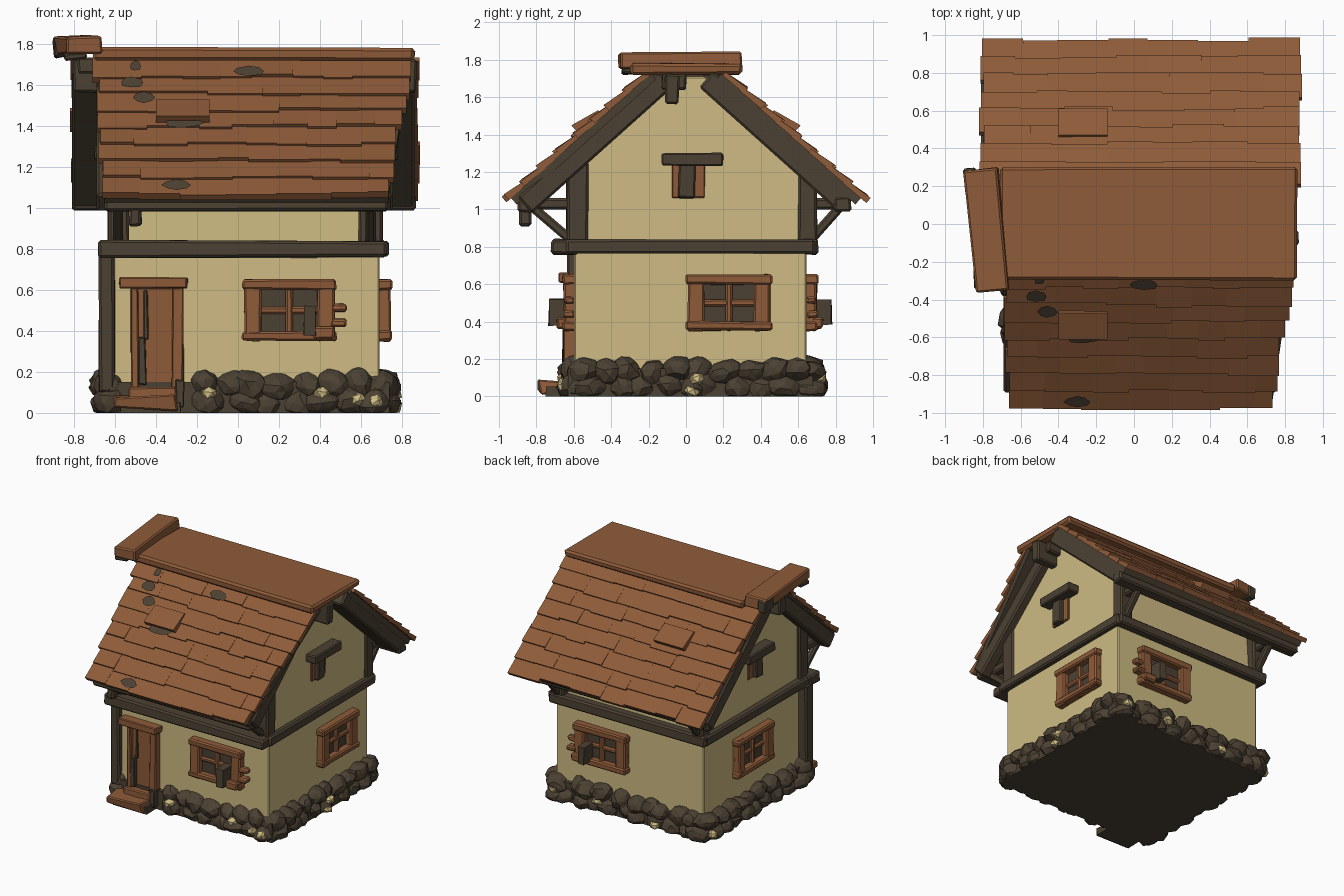
import bpy, bmesh, math, random
from mathutils import Vector, Matrix, Euler

if "Cube" in bpy.data.objects:
    bpy.data.objects.remove(bpy.data.objects["Cube"])

random.seed(4)
R = random.uniform


def material(name, rgb):
    m = bpy.data.materials.new(name)
    m.diffuse_color = (*rgb, 1)
    m.use_nodes = True
    m.node_tree.nodes["Principled BSDF"].inputs["Base Color"].default_value = m.diffuse_color
    return m


BROWN = material("red brown wood", (0.275, 0.106, 0.041))
DARK = material("dark timber and stone", (0.072, 0.053, 0.033))
CREAM = material("cream plaster", (0.62, 0.50, 0.228))


def finish(name, bm, mat, bevel=0.0):
    bmesh.ops.recalc_face_normals(bm, faces=bm.faces)
    me = bpy.data.meshes.new(name)
    bm.to_mesh(me)
    bm.free()
    ob = bpy.data.objects.new(name, me)
    bpy.context.collection.objects.link(ob)
    me.materials.append(mat)
    if bevel:
        b = ob.modifiers.new("soft edges", 'BEVEL')
        b.width = bevel
        b.segments = 1
    return ob


def hexa(bm, pts):
    """Eight corners, ordered by (a, b, c) bits."""
    v = [bm.verts.new(p) for p in pts]
    for f in ((0, 1, 3, 2), (4, 6, 7, 5), (0, 4, 5, 1), (2, 3, 7, 6), (0, 2, 6, 4), (1, 5, 7, 3)):
        bm.faces.new([v[i] for i in f])


def box(bm, x, y, z, jit=0.006):
    hexa(bm, [(a + R(-jit, jit), b + R(-jit, jit), c + (R(-jit, jit) if c else 0))
              for a in x for b in y for c in z])


def bar(bm, p, q, w):
    """Square bar between two points."""
    p, q = Vector(p), Vector(q)
    rot = (q - p).to_track_quat('Z', 'Y')
    hexa(bm, [e + rot @ Vector((a, b, 0)) for a in (-w / 2, w / 2) for b in (-w / 2, w / 2) for e in (p, q)])


X0, X1, Y0, Y1 = -0.61, 0.69, -0.6, 0.645     # wall extents


def side_box(bm, side, u, w, z, jit=0.005):
    """Box on a wall: u along the wall, w outward from it."""
    if side == 'front':
        box(bm, u, (Y0 - w[1], Y0 - w[0]), z, jit)
    elif side == 'back':
        box(bm, u, (Y1 + w[0], Y1 + w[1]), z, jit)
    elif side == 'right':
        box(bm, (X1 + w[0], X1 + w[1]), u, z, jit)
    else:
        box(bm, (X0 - w[1], X0 - w[0]), u, z, jit)


# Plaster walls: one gabled profile extruded along x
bm = bmesh.new()
prof = [(Y0, 0.05), (Y1, 0.05), (Y1, 0.8), (0.62, 1.24), (0.1, 1.71), (-0.1, 1.71), (-0.59, 1.24), (Y0, 0.8)]
face = bm.faces.new([bm.verts.new((X0, y, z)) for y, z in prof])
ext = bmesh.ops.extrude_face_region(bm, geom=[face])
bmesh.ops.translate(bm, vec=(X1 - X0, 0, 0), verts=[g for g in ext['geom'] if isinstance(g, bmesh.types.BMVert)])
finish("plaster_walls", bm, CREAM, 0.008)

# Foundation slab and rubble stones
bm = bmesh.new()
box(bm, (-0.65, 0.74), (-0.63, 0.68), (0, 0.15), 0)
finish("foundation_slab", bm, DARK)


def stone(bm, c, s, detail=2):
    rot = Euler((R(-.3, .3), R(-.3, .3), R(0, 6)))
    vs = bmesh.ops.create_icosphere(bm, subdivisions=detail, radius=1,
                                    matrix=Matrix.LocRotScale(Vector(c), rot, Vector(s)))['verts']
    for v in vs:
        v.co = Vector(c) + (v.co - Vector(c)) * R(0.9, 1.1)
        v.co.z = max(0, v.co.z)


bm, chips = bmesh.new(), bmesh.new()
ax, bx, ay, by = -0.62, 0.70, -0.59, 0.65
w, h, COUNT = bx - ax, by - ay, 40
for row, z in enumerate((0.05, 0.135)):
    for k in range(COUNT):
        t = (k + row * 0.5 + R(-.3, .3)) / COUNT * 2 * (w + h) % (2 * (w + h))
        if t < w:
            x, y, nx, ny = ax + t, ay, 0, -1
        elif t < w + h:
            x, y, nx, ny = bx, ay + t - w, 1, 0
        elif t < 2 * w + h:
            x, y, nx, ny = bx - (t - w - h), by, 0, 1
        else:
            x, y, nx, ny = ax, by - (t - 2 * w - h), -1, 0
        if ny == -1 and -0.6 < x < -0.22:
            continue
        s = R(0.08, 0.108)
        stone(bm, (x, y, z + R(-.012, .012)), (s, s * R(.75, .95), R(.06, .082)))
        if random.random() < (0.3 if ny == -1 else 0.1):
            stone(chips, (x + nx * .06, y + ny * .06, R(.03, .1)), (.045, .045, .035), 1)
finish("rubble_stones", bm, DARK)
finish("plaster_chips", chips, CREAM)

# Horizontal beams around the house, corner posts, eave beams and braces
bm = bmesh.new()
box(bm, (-0.68, 0.72), (-0.72, -0.58), (0.76, 0.84))
box(bm, (-0.66, 0.72), (0.62, 0.71), (0.76, 0.84))
box(bm, (0.66, 0.735), (-0.64, 0.69), (0.765, 0.835))
box(bm, (-0.67, -0.58), (-0.66, 0.69), (0.765, 0.835))
box(bm, (-0.68, -0.6), (-0.64, -0.54), (0.1, 0.78))
for x in ((-0.635, -0.535), (0.59, 0.705)):
    box(bm, x, (-0.64, -0.52), (0.8, 1.25))
    box(bm, x, (0.6, 0.7), (0.8, 1.25))
    xm = sum(x) / 2
    for s, yw in ((-1, -0.62), (1, 0.67)):
        bar(bm, (xm, yw, 0.84), (xm, s * 0.83, 1.02), 0.05)
        bar(bm, (xm, yw, 1.03), (xm, s * 0.88, 1.03), 0.06)
finish("timber_frame", bm, DARK, 0.012)
bm = bmesh.new()
box(bm, (-0.65, 0.73), (-0.9, -0.81), (0.985, 1.065))
box(bm, (-0.81, 0.865), (0.79, 0.88), (0.99, 1.065))
box(bm, (-0.53, -0.47), (-0.89, -0.83), (0.91, 1.0))
finish("eave_beams", bm, DARK, 0.012)


# Roof: local coordinates are x, distance down the slope d, height off the slope n
def slope(s, x, d, n):
    return (x, s * (0.22 + 0.745 * d + 0.667 * n), 1.70 - 0.667 * d + 0.745 * n)


def limits(s, d):
    return (-0.70 + 0.04 * d, 0.85 - 0.11 * d) if s < 0 else (-0.805, 0.875)


def slab(bm, s, x0, x1, top, bottom):
    """Slab on the slope; top and bottom ends are (d, low n, high n)."""
    hexa(bm, [slope(s, x, d, n) for x in (x0, x1) for d, lo, hi in (top, bottom) for n in (lo, hi)])


under, tiles, barge, patch = (bmesh.new() for _ in range(4))
ROWS = 8
for s in (-1, 1):
    hexa(under, [slope(s, limits(s, d)[i] * 0.985, d, n) for i in (0, 1) for d in (-0.04, 0.96) for n in (-0.045, 0.0)])
    for r in range(ROWS):
        d0, d1 = r / ROWS * 0.985 - 0.03, (r + 1) / ROWS * 0.985
        x, end = limits(s, d1)
        x += R(-.015, .015)
        while x < end - 0.02:
            wide = R(0.14, 0.3)
            x2 = end + R(-.015, .015) if x + wide > end - 0.1 else x + wide
            slab(tiles, s, x, x2, (d0, -.005, .02), (d1 + R(-.014, .014), .0, R(0.032, 0.042)))
            x = x2
    # One lifted tile on each slope
    slab(tiles, s, -0.4, -0.14, (0.3, 0, .04), (0.46, .03, .075))
    # Barge boards at both gables
    for xs in (((-0.69, -0.59), (0.665, 0.755)) if s < 0 else ((-0.81, -0.60), (0.68, 0.86))):
        slab(barge, s, *xs, (-0.08, -0.135, -0.02), (0.93, -0.135, -0.02))
# Bare patches where tiles are missing
for x, d, wide in ((0.05, 0.10, 0.08), (-0.5, 0.06, 0.03), (-0.52, 0.18, 0.06), (-0.46, 0.29, 0.06),
                   (-0.3, 0.93, 0.07), (-0.27, 0.475, 0.1)):
    vs = [slope(-1, x + wide * R(.8, 1.1) * math.cos(a), d + 0.04 * R(.8, 1.1) * math.sin(a), 0.044)
          for a in [k * math.pi / 4 for k in range(8)]]
    patch.faces.new([patch.verts.new(p) for p in vs])
finish("roof_boards", under, DARK)
finish("roof_tiles", tiles, BROWN)
finish("barge_boards", barge, DARK, 0.012)
finish("roof_patches", patch, DARK)

# Ridge cap, tilted end piece and ridge beam ends
bm = bmesh.new()
box(bm, (-0.71, 0.86), (-0.3, 0.305), (1.715, 1.778), 0.008)
finish("ridge_cap", bm, BROWN, 0.015)


def stub(name, x, y, z, mat):
    bm = bmesh.new()
    box(bm, x, y, z, 0.006)
    bm.transform(Matrix.Translation((-0.785, -0.03, 1.79)) @ Matrix.Rotation(0.09, 4, 'Z') @ Matrix.Rotation(-0.04, 4, 'Y'))
    finish(name, bm, mat, 0.01)


stub("ridge_end_piece", (-0.085, 0.095), (-0.33, 0.325), (-0.04, 0.045), BROWN)
stub("ridge_end_lining", (-0.09, 0.02), (-0.31, -0.2), (-0.065, -0.03), DARK)
stub("ridge_end_back_lining", (-0.09, -0.02), (0.2, 0.33), (-0.055, 0.04), DARK)
bm = bmesh.new()
box(bm, (0.66, 0.87), (-0.11, -0.035), (1.56, 1.72))
box(bm, (-0.8, -0.58), (-0.11, -0.035), (1.56, 1.73))
box(bm, (0.66, 0.8), (-0.13, 0.0), (1.64, 1.72))
box(bm, (-0.78, -0.58), (-0.2, 0.2), (1.66, 1.73))
finish("ridge_beam_ends", bm, DARK, 0.01)


# Windows: frame, cross bars and dark panes
def window(side, u0, u1, z0=0.35, z1=0.65):
    bm = bmesh.new()
    f, d = 0.085, (-0.02, 0.055)
    side_box(bm, side, (u0, u0 + f), d, (z0, z1))
    side_box(bm, side, (u1 - f, u1), d, (z0, z1))
    side_box(bm, side, (u0 - 0.01, u1 + 0.01), (-0.02, 0.06), (z0, z0 + 0.05))
    side_box(bm, side, (u0 - 0.01, u1 + 0.01), (-0.02, 0.06), (z1 - 0.05, z1))
    um, zm = (u0 + u1) / 2, (z0 + z1) / 2
    side_box(bm, side, (um - 0.018, um + 0.018), (-0.02, 0.03), (z0, z1), 0.002)
    side_box(bm, side, (u0, u1), (-0.02, 0.025), (zm - 0.018, zm + 0.018), 0.002)
    if side in ('front', 'back'):       # broken shutter remains
        side_box(bm, side, (u1 - 0.02, u1 + 0.06), (0, 0.06), (0.42, 0.46))
        side_box(bm, side, (u1 - 0.02, u1 + 0.06), (0, 0.05), (0.495, 0.535))
        side_box(bm, side, (u1 - 0.1, u1), (0.03, 0.09), (0.36, 0.42))
    finish(side + "_window_frame", bm, BROWN, 0.01)
    bm = bmesh.new()
    side_box(bm, side, (u0 + 0.04, u1 - 0.04), (-0.02, 0.007), (z0 + 0.02, z1 - 0.02), 0)
    if side in ('front', 'back'):
        side_box(bm, side, (u1 - 0.15, u1 - 0.09), (0.02, 0.135), (0.38, 0.52))
    finish(side + "_window_panes", bm, DARK)


window('front', 0.03, 0.47)
window('back', 0.05, 0.5)
window('right', 0.01, 0.45)
window('left', -0.16, 0.28)

# Small gable slits with lintel and mullion
for side in ('right', 'left'):
    bm = bmesh.new()
    side_box(bm, side, (-0.075, 0.1), (-0.02, 0.015), (1.06, 1.25))
    finish(side + "_gable_opening", bm, BROWN, 0.005)
    bm = bmesh.new()
    side_box(bm, side, (-0.13, 0.2), (-0.02, 0.09), (1.235, 1.3))
    side_box(bm, side, (-0.04, 0.05), (-0.02, 0.045), (1.06, 1.25))
    finish(side + "_gable_lintel", bm, DARK, 0.008)

# Door, frame, hinge strap and step
bm = bmesh.new()
side_box(bm, 'front', (-0.5, -0.3), (-0.02, 0.025), (0.1, 0.61), 0.002)
side_box(bm, 'front', (-0.525, -0.485), (-0.02, 0.055), (0.08, 0.61))
side_box(bm, 'front', (-0.32, -0.265), (-0.02, 0.055), (0.08, 0.61))
side_box(bm, 'front', (-0.58, -0.245), (-0.02, 0.08), (0.605, 0.66))
finish("door", bm, BROWN, 0.006)
bm = bmesh.new()
side_box(bm, 'front', (-0.49, -0.45), (0, 0.06), (0.14, 0.37))
side_box(bm, 'front', (-0.465, -0.44), (0, 0.035), (0.36, 0.6))
side_box(bm, 'front', (-0.305, -0.265), (0, 0.075), (0.03, 0.16))
finish("door_strap", bm, DARK, 0.005)
bm = bmesh.new()
box(bm, (-0.61, -0.3), (-0.785, -0.6), (0.015, 0.08), 0.012)
box(bm, (-0.53, -0.3), (-0.68, -0.58), (0.06, 0.125))
finish("door_step", bm, BROWN, 0.008)
bm = bmesh.new()
box(bm, (-0.57, -0.28), (-0.75, -0.58), (0, 0.05))
finish("step_base", bm, DARK)
